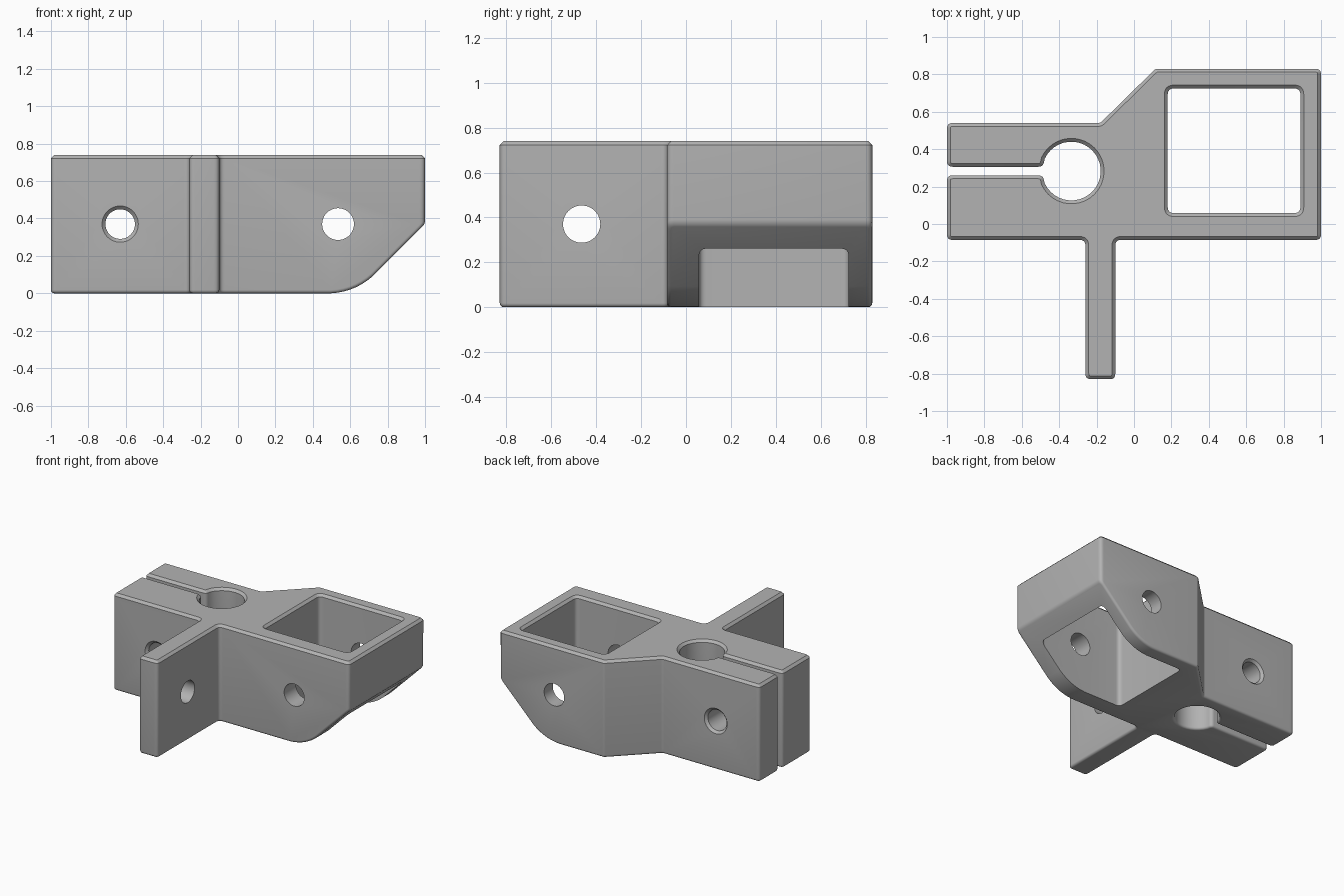
import bpy, bmesh
from math import sin, cos, tan, radians
from mathutils import Vector, Matrix

H = 0.74
EDGE = 0.018
BORE = Vector((-0.335, 0.283))

default = bpy.data.objects.get("Cube")
if default:
    bpy.data.objects.remove(default)

grey = bpy.data.materials.new("plain_grey")
grey.use_nodes = True
grey.diffuse_color = (0.45, 0.45, 0.45, 1)
grey.node_tree.nodes["Principled BSDF"].inputs["Base Color"].default_value = (0.45, 0.45, 0.45, 1)


def rounded(corners, steps=6):
    """Closed outline from (x, y, radius) corners."""
    out = []
    for i, (x, y, r) in enumerate(corners):
        p = Vector((x, y))
        if r == 0:
            out.append(p)
            continue
        a = (Vector(corners[i - 1][:2]) - p).normalized()
        b = (Vector(corners[(i + 1) % len(corners)][:2]) - p).normalized()
        t = r / tan(a.angle(b) / 2)
        for k in range(steps + 1):
            u = k / steps
            out.append(p + a * t * (1 - u) ** 2 + b * t * u ** 2)
    return out


def loft(rings):
    """Capped solid through matching rings of (outline, height)."""
    bm = bmesh.new()
    loops = [[bm.verts.new((p.x, p.y, z)) for p in pts] for pts, z in rings]
    n = len(loops[0])
    for lo, hi in zip(loops, loops[1:]):
        for i in range(n):
            j = (i + 1) % n
            bm.faces.new((lo[i], lo[j], hi[j], hi[i]))
    bm.faces.new(loops[0][::-1])
    bm.faces.new(loops[-1])
    bmesh.ops.recalc_face_normals(bm, faces=bm.faces)
    return bm


def to_object(bm, name):
    mesh = bpy.data.meshes.new(name)
    bm.to_mesh(mesh)
    bm.free()
    mesh.materials.append(grey)
    obj = bpy.data.objects.new(name, mesh)
    bpy.context.collection.objects.link(obj)
    return obj


def circle(r, n=48):
    return [Vector((r * cos(radians(360 * i / n)), r * sin(radians(360 * i / n)))) for i in range(n)]


# Plan outline: split clamp arms, fin, socket block
c = 0.03
bore_arc = [(BORE.x + 0.157 * cos(radians(a)), BORE.y + 0.157 * sin(radians(a)), 0)
            for a in range(155, -156, -10)]
outline = rounded([
    (-1, -0.085, c), (-0.26, -0.085, c), (-0.26, -0.83, c), (-0.10, -0.83, c),
    (-0.10, -0.085, c), (1, -0.085, c), (1, 0.83, c), (0.115, 0.83, c),
    (-0.18, 0.54, c), (-1, 0.54, c), (-1, 0.306, c), (-0.487, 0.306, c),
    *bore_arc, (-0.487, 0.26, c), (-1, 0.26, c)])
bm = loft([(outline, 0), (outline, H)])

# Curved and sloping underside of the socket block
R, start = 0.36, 0.48
for k in range(8, 0, -1):
    a = radians(45 * k / 8)
    bmesh.ops.bisect_plane(
        bm, geom=bm.verts[:] + bm.edges[:] + bm.faces[:], dist=1e-6,
        plane_co=(start + R * sin(a), 0, R - R * cos(a)),
        plane_no=(sin(a), 0, -cos(a)), clear_outer=True)
    bmesh.ops.holes_fill(bm, edges=[e for e in bm.edges if e.is_boundary], sides=0)
bmesh.ops.recalc_face_normals(bm, faces=bm.faces)

# Chamfered top rim, rounded bottom rim
top = [e for e in bm.edges if all(v.co.z > H - 1e-4 for v in e.verts)]
bmesh.ops.bevel(bm, geom=top, offset=EDGE, segments=1, affect='EDGES', clamp_overlap=False)
bm.normal_update()
bottom = []
for e in bm.edges:
    if len(e.link_faces) == 2:
        low, high = sorted(f.normal.z for f in e.link_faces)
        if low < -0.5 and abs(high) < 0.1:
            bottom.append(e)
bmesh.ops.bevel(bm, geom=bottom, offset=EDGE, segments=4, profile=0.5,
                affect='EDGES', clamp_overlap=False)
body = to_object(bm, "clamp_bracket")


def cut(bm, name):
    cutter = to_object(bm, name)
    cutter.hide_render = True
    mod = body.modifiers.new(name, 'BOOLEAN')
    mod.operation = 'DIFFERENCE'
    mod.solver = 'EXACT'
    mod.object = cutter
    bpy.context.view_layer.objects.active = body
    bpy.ops.object.modifier_apply(modifier=name)
    bpy.data.objects.remove(cutter)


# Square socket with a chamfered mouth
def socket(d):
    x0, x1, y0, y1 = 0.18 - d, 0.89 + d, 0.058 - d, 0.725 + d
    r = 0.035 + d
    return rounded([(x0, y0, r), (x1, y0, r), (x1, y1, r), (x0, y1, r)])


cut(loft([(socket(0), -0.1), (socket(0), H - EDGE), (socket(EDGE + 0.04), H + 0.04)]), "socket_cutter")


# Cross holes: stations are (distance along axis, radius)
def hole(stations, place, name):
    bm = loft([(circle(r), z) for z, r in stations])
    bmesh.ops.transform(bm, matrix=place, verts=bm.verts)
    cut(bm, name)


along_y = Matrix.Rotation(radians(-90), 4, 'X')
along_x = Matrix.Rotation(radians(90), 4, 'Y')
hole([(-0.105, 0.117), (-0.067, 0.079), (0.522, 0.079), (0.56, 0.117)],
     Matrix.Translation((-0.63, 0, 0.37)) @ along_y, "clamp_screw_cutter")
hole([(-0.3, 0.085), (1, 0.085)],
     Matrix.Translation((0.535, 0, 0.37)) @ along_y, "socket_screw_cutter")
hole([(-0.4, 0.083), (0, 0.083)],
     Matrix.Translation((0, -0.465, 0.37)) @ along_x, "fin_hole_cutter")

# Shading
bpy.ops.object.select_all(action='DESELECT')
body.select_set(True)
bpy.context.view_layer.objects.active = body
bpy.ops.object.shade_smooth_by_angle(angle=radians(30))
